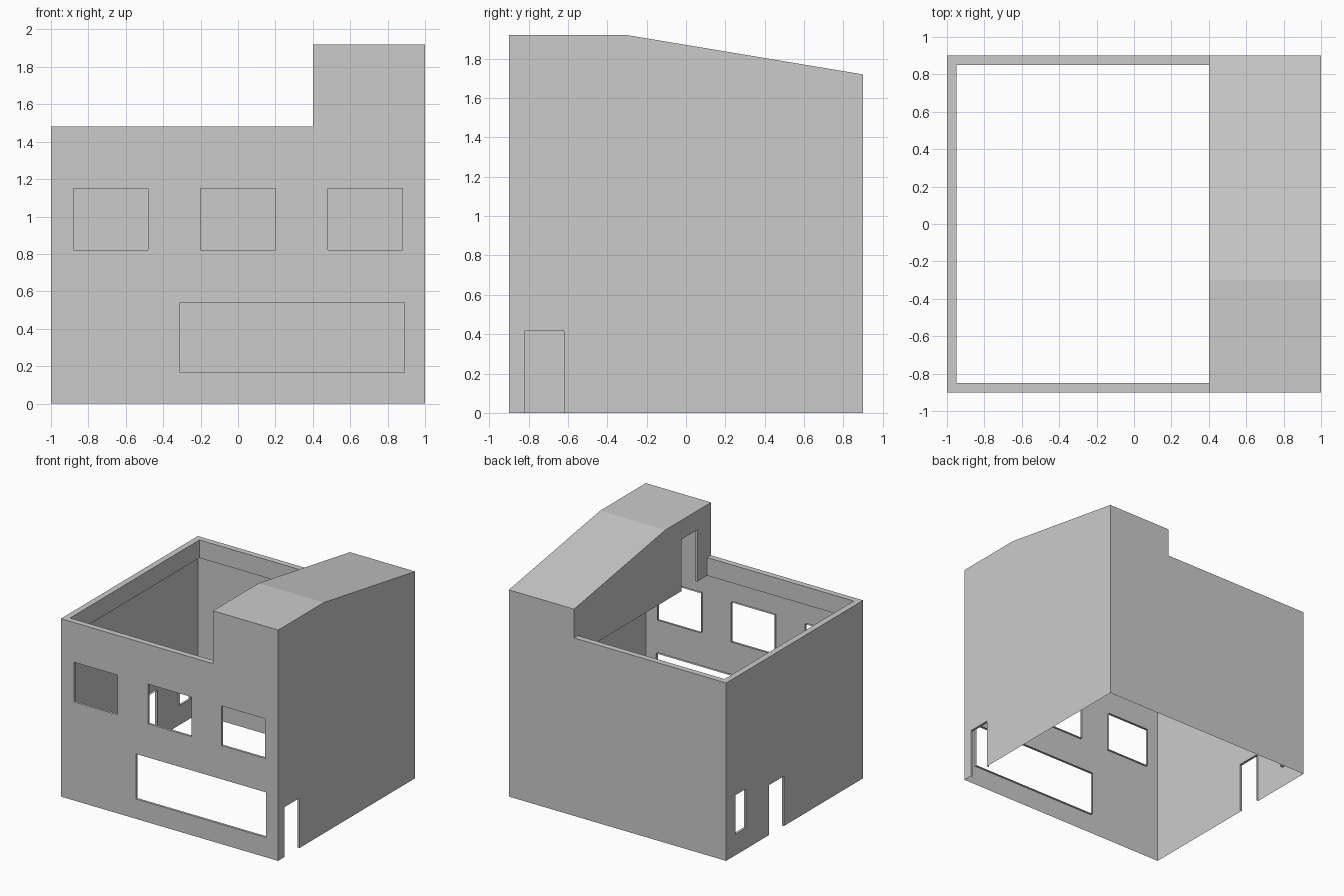
import bpy, bmesh
from mathutils import Vector

if "Cube" in bpy.data.objects:
    bpy.data.objects.remove(bpy.data.objects["Cube"])

W, D = 1.0, 0.9               # half width, half depth
ROOF, LOW, HIGH = 1.33, 1.48, 1.92
TX, T, R = 0.4, 0.05, 0.02    # tower side, parapet thickness, reveal depth
TOP = [(D, 1.72), (-0.3, HIGH), (-D, HIGH)]   # tower roof profile (y, z)


def finish(name, bm):
    me = bpy.data.meshes.new(name)
    bm.to_mesh(me)
    bm.free()
    ob = bpy.data.objects.new(name, me)
    bpy.context.collection.objects.link(ob)
    return ob


def face(bm, pts, toward):
    f = bm.faces.new([bm.verts.new(p) for p in pts])
    f.normal_update()
    if f.normal.dot(Vector(toward)) < 0:
        f.normal_flip()


def rect(u0, u1, v0, v1):
    return [(u0, v0), (u1, v0), (u1, v1), (u0, v1)]


def doorway(u0, u1, v0, v1):
    return [(u0, v0), (u0, v1), (u1, v1), (u1, v0)]


def wall(name, place, normal, outline, windows=(), door=None):
    """Single sheet wall with openings that have shallow reveals."""
    bm = bmesh.new()
    edges = []
    for loop in [outline, *windows]:
        vs = [bm.verts.new(place(u, v, 0)) for u, v in loop]
        edges += [bm.edges.new((a, b)) for a, b in zip(vs, vs[1:] + vs[:1])]
    bmesh.ops.triangle_fill(bm, edges=edges, use_beauty=True, normal=normal)
    for f in bm.faces:
        f.normal_update()
        if f.normal.dot(Vector(normal)) < 0:
            f.normal_flip()
    # reveals around the openings, facing the opening's middle
    runs = [w + w[:1] for w in windows] + ([door] if door else [])
    for run in runs:
        cu = (min(p[0] for p in run) + max(p[0] for p in run)) / 2
        cv = (min(p[1] for p in run) + max(p[1] for p in run)) / 2
        mid = Vector(place(cu, cv, 0))
        for a, b in zip(run, run[1:]):
            pts = [place(*a, 0), place(*b, 0), place(*b, R), place(*a, R)]
            face(bm, pts, mid - (Vector(pts[0]) + Vector(pts[1])) / 2)
    return finish(name, bm)


# Front wall: three upper windows and one wide shop window
wall("front_wall", lambda u, v, d: (u, -D + d, v), (0, -1, 0),
     [(-W, 0), (W, 0), (W, HIGH), (TX, HIGH), (TX, LOW), (-W, LOW)],
     [rect(c - 0.2, c + 0.2, 0.82, 1.15) for c in (-0.68, 0, 0.68)]
     + [rect(-0.31, 0.89, 0.165, 0.54)])

# Back wall
wall("back_wall", lambda u, v, d: (u, D - d, v), (0, 1, 0),
     [(-W, 0), (W, 0), (W, 1.72), (TX, 1.72), (TX, LOW), (-W, LOW)])

# Right wall with door and sloping top
door = doorway(-0.82, -0.62, 0, 0.415)
wall("right_wall", lambda u, v, d: (W - d, u, v), (1, 0, 0),
     [(-D, 0), *door, (D, 0), *TOP], door=door)

# Left wall with door and small window
door = doorway(0.14, 0.34, 0, 0.415)
wall("left_wall", lambda u, v, d: (-W + d, u, v), (-1, 0, 0),
     [(-D, 0), *door, (D, 0), (D, LOW), (-D, LOW)],
     [rect(0.64, 0.78, 0.175, 0.5)], door)

# Tower side wall above the roof line, with roof door
door = doorway(-0.72, -0.51, ROOF, 1.76)
wall("tower_side_wall", lambda u, v, d: (TX + d, u, v), (-1, 0, 0),
     [(-D, LOW), (-D + T, LOW), (-D + T, ROOF), *door,
      (D - T, ROOF), (D - T, LOW), (D, LOW), *TOP], door=door)

# Tower roof
bm = bmesh.new()
for (y0, z0), (y1, z1) in zip(TOP, TOP[1:]):
    face(bm, [(TX, y0, z0), (W, y0, z0), (W, y1, z1), (TX, y1, z1)], (0, 0, 1))
finish("tower_roof", bm)

# Parapet cap and inner faces
bm = bmesh.new()
outer = [(TX, -D), (-W, -D), (-W, D), (TX, D)]
inner = [(TX, -D + T), (-W + T, -D + T), (-W + T, D - T), (TX, D - T)]
for i in range(3):
    o0, o1, i0, i1 = outer[i], outer[i + 1], inner[i], inner[i + 1]
    face(bm, [(*o0, LOW), (*o1, LOW), (*i1, LOW), (*i0, LOW)], (0, 0, 1))
    face(bm, [(*i0, LOW), (*i1, LOW), (*i1, ROOF), (*i0, ROOF)],
         (i0[0] - o0[0] + i1[0] - o1[0], i0[1] - o0[1] + i1[1] - o1[1], 0))
bmesh.ops.remove_doubles(bm, verts=bm.verts, dist=1e-4)
finish("parapet", bm)
